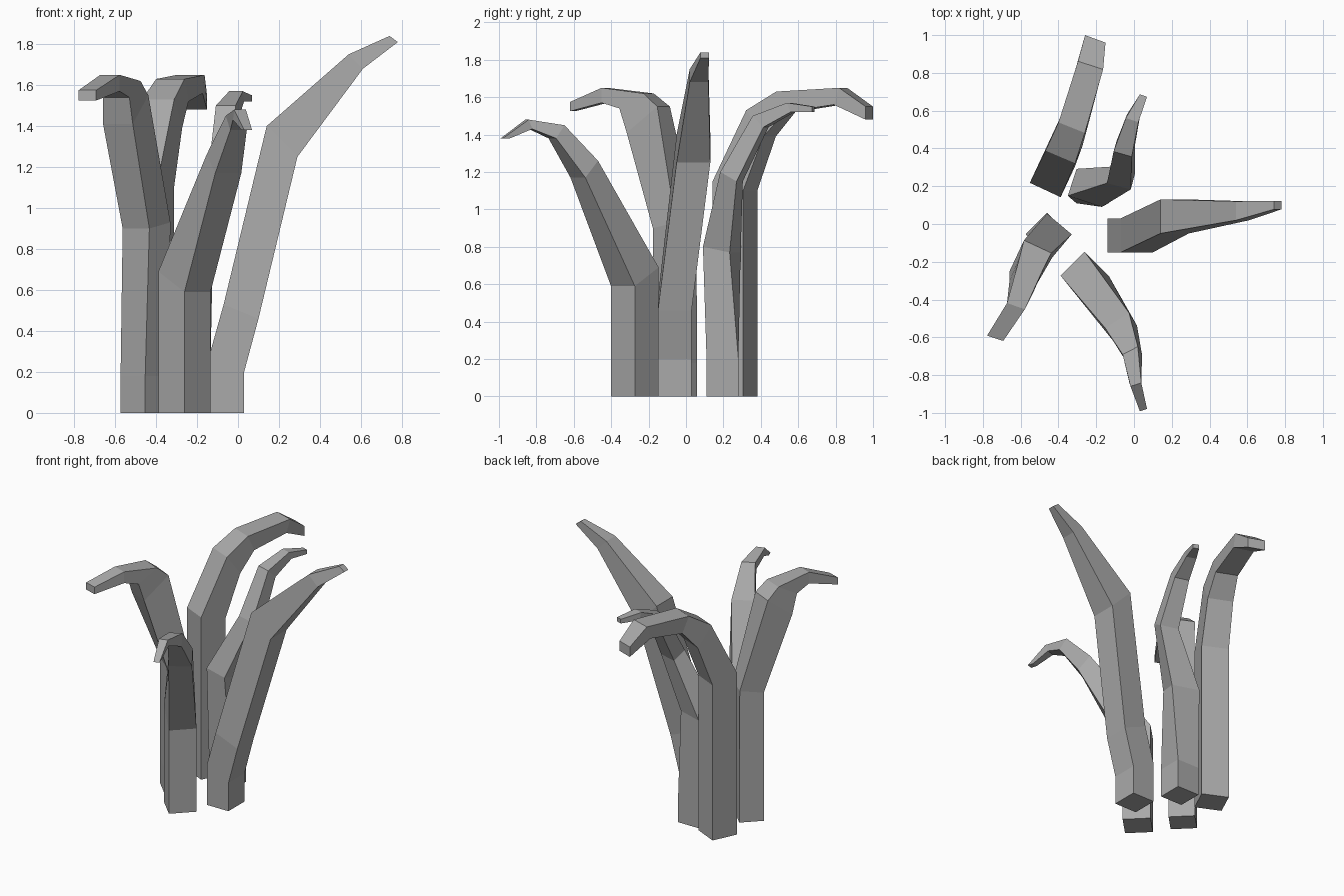
import bpy
import bmesh
from math import cos, sin, radians
from mathutils import Vector

default_cube = bpy.data.objects.get("Cube")
if default_cube:
    bpy.data.objects.remove(default_cube, do_unlink=True)

grey = bpy.data.materials.new("stone_grey")
grey.use_nodes = True
colour = (0.4, 0.4, 0.4, 1)
grey.diffuse_color = colour
grey.node_tree.nodes["Principled BSDF"].inputs["Base Color"].default_value = colour


def cross_section(x, y, z, yaw, width, run, drop):
    """Four corners: the inner edge, then the outer edge run forward and dropped."""
    forward = Vector((cos(radians(yaw)), sin(radians(yaw)), 0))
    side = Vector((-forward.y, forward.x, 0)) * width / 2
    inner = Vector((x, y, z))
    outer = inner + forward * run - Vector((0, 0, drop))
    return [inner + side, inner - side, outer - side, outer + side]


def build_stalk(name, sections):
    """Skin a four-sided tapering stalk through its cross-sections."""
    bm = bmesh.new()
    rings = [[bm.verts.new(corner) for corner in cross_section(*section)]
             for section in sections]
    for lower, upper in zip(rings, rings[1:]):
        for i in range(4):
            j = (i + 1) % 4
            bm.faces.new((lower[i], lower[j], upper[j], upper[i]))
    bm.faces.new(rings[0])
    bm.faces.new(rings[-1])
    bmesh.ops.recalc_face_normals(bm, faces=bm.faces)
    mesh = bpy.data.meshes.new(name)
    bm.to_mesh(mesh)
    bm.free()
    mesh.materials.append(grey)
    stalk = bpy.data.objects.new(name, mesh)
    bpy.context.collection.objects.link(stalk)
    return stalk


# Each section: inner edge x, y, z, heading in degrees, width, run, drop

# Tall stalk leaning to the left
build_stalk("left_stalk", [
    (-.14, -.06, 0, 0, .18, .17, 0),
    (-.14, -.06, .28, 0, .18, .17, .08),
    (-.07, -.06, .53, 0, .18, .17, .07),
    (.14, .04, 1.4, 0, .18, .15, .15),
    (.54, .07, 1.75, 0, .1, .07, .07),
    (.74, .1, 1.84, 0, .045, .04, .03),
])

# Short stalk arching to the front
build_stalk("front_stalk", [
    (-.325, -.21, 0, -45, .18, .18, 0),
    (-.325, -.21, .69, -45, .18, .18, .1),
    (-.09, -.51, 1.26, -58, .15, .08, .09),
    (-.02, -.67, 1.45, -63, .09, .05, .07),
    (.01, -.85, 1.48, -72, .06, -.02, .05),
    (.05, -.985, 1.38, -72, .04, -.04, 0),
])

# Hooked stalk curling to the front right
build_stalk("front_right_stalk", [
    (-.4, 0, 0, -135, .17, .16, 0),
    (-.4, 0, .18, -135, .17, .16, 0),
    (-.395, 0, .93, -130, .17, .16, .03),
    (-.51, -.12, 1.55, -115, .16, .18, .14),
    (-.54, -.2, 1.62, -113, .14, .14, .08),
    (-.625, -.435, 1.65, -109, .1, 0, .08),
    (-.735, -.605, 1.575, -108, .09, 0, .05),
])

# Broad stalk arching to the back
build_stalk("back_stalk", [
    (-.47, .18, 0, 65, .18, .18, 0),
    (-.47, .18, .2, 65, .18, .18, 0),
    (-.47, .18, 1.15, 65, .18, .18, .05),
    (-.39, .355, 1.53, 67, .17, .1, .14),
    (-.33, .51, 1.63, 68, .15, .05, .11),
    (-.23, .84, 1.65, 72, .14, -.03, .09),
    (-.205, .98, 1.55, 70, .115, 0, .07),
])

# Slim bent stalk between the broad one and the tall one
build_stalk("back_left_stalk", [
    (-.22, .11, 0, 90, .17, .17, 0),
    (-.22, .11, .2, 90, .17, .17, 0),
    (-.26, .12, .8, 72, .19, .15, .03),
    (-.08, .2, 1.2, 75, .13, .09, .05),
    (-.06, .37, 1.5, 74, .1, .06, .06),
    (-.01, .55, 1.57, 72, .07, .02, .05),
    (.05, .68, 1.55, 70, .04, 0, .03),
])
